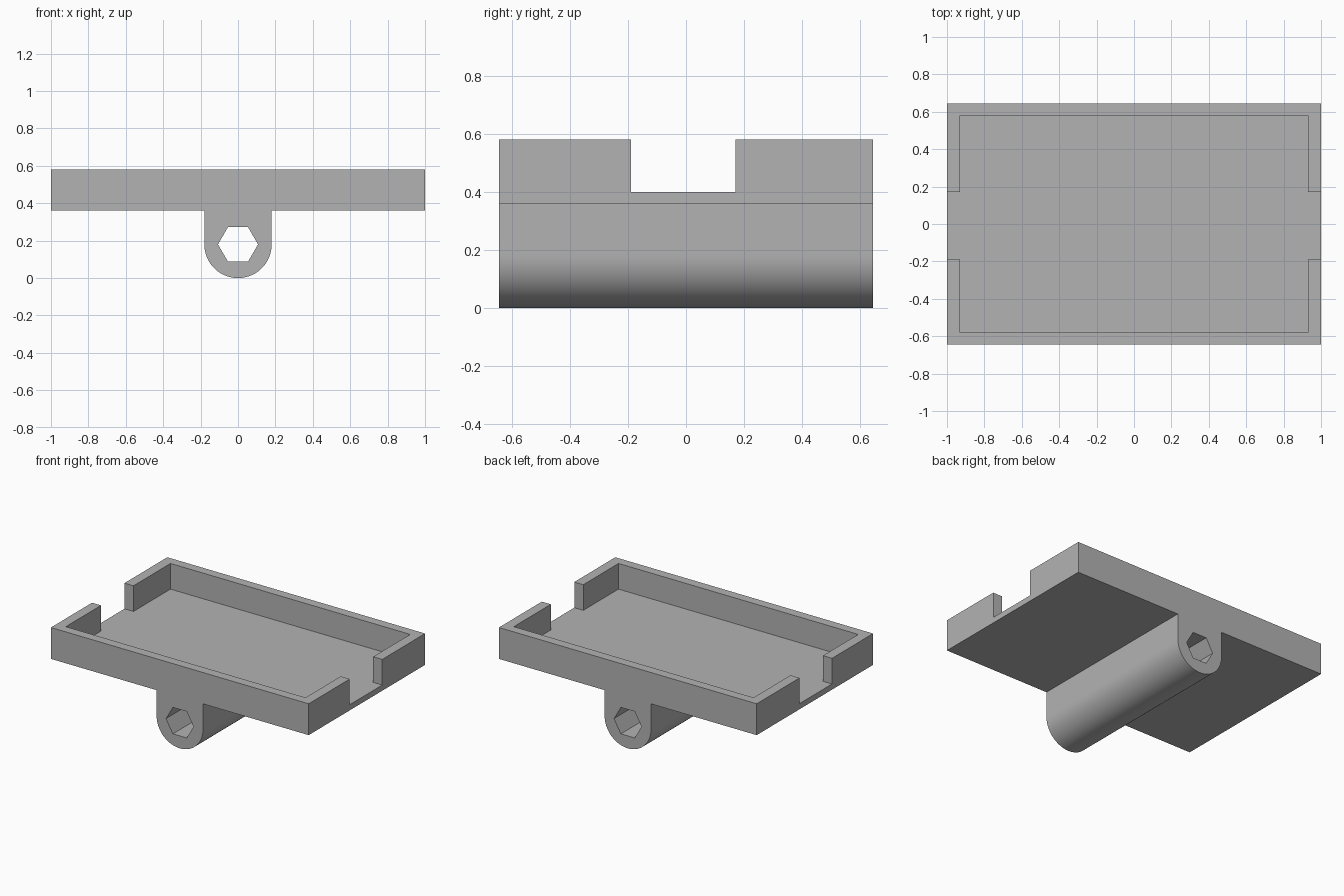
import bpy, bmesh
from math import pi, cos, sin
from mathutils import Vector

cube = bpy.data.objects.get("Cube")
if cube:
    bpy.data.objects.remove(cube, do_unlink=True)

HALF_X, HALF_Y = 1.0, 0.645          # outer half size of the tray
IN_X, IN_Y = 0.93, 0.58              # inner half size of the tray
BASE_Z, FLOOR_Z, RIM_Z = 0.36, 0.40, 0.58
GAP_FRONT, GAP_BACK = -0.19, 0.17    # openings in the end walls
R = 0.18                             # barrel radius and axis height
HEX_R = 0.107

grey = bpy.data.materials.new("plain_grey")
grey.use_nodes = True
colour = (0.45, 0.45, 0.45, 1)
grey.diffuse_color = colour
grey.node_tree.nodes["Principled BSDF"].inputs["Base Color"].default_value = colour


def prism(name, points, sweep):
    """Solid made by sweeping a closed outline along a vector."""
    bm = bmesh.new()
    face = bm.faces.new([bm.verts.new(p) for p in points])
    out = bmesh.ops.extrude_face_region(bm, geom=[face])["geom"]
    verts = [g for g in out if isinstance(g, bmesh.types.BMVert)]
    bmesh.ops.translate(bm, verts=verts, vec=Vector(sweep))
    bmesh.ops.recalc_face_normals(bm, faces=bm.faces)
    mesh = bpy.data.meshes.new(name)
    bm.to_mesh(mesh)
    bm.free()
    mesh.materials.append(grey)
    obj = bpy.data.objects.new(name, mesh)
    bpy.context.collection.objects.link(obj)
    return obj


def combine(target, tool, operation):
    """Apply a boolean and remove the helper solid."""
    mod = target.modifiers.new(operation.lower(), "BOOLEAN")
    mod.operation, mod.solver, mod.object = operation, "EXACT", tool
    bpy.context.view_layer.objects.active = target
    bpy.ops.object.modifier_apply(modifier=mod.name)
    bpy.data.objects.remove(tool, do_unlink=True)


# Tray block
corners = [(-HALF_X, -HALF_Y), (HALF_X, -HALF_Y), (HALF_X, HALF_Y), (-HALF_X, HALF_Y)]
tray = prism("tray_with_barrel_mount", [(x, y, BASE_Z) for x, y in corners],
             (0, 0, RIM_Z - BASE_Z))

# Pocket, with an opening through each end wall
far = HALF_X + 0.2
right_side = [(IN_X, -IN_Y), (IN_X, GAP_FRONT), (far, GAP_FRONT),
              (far, GAP_BACK), (IN_X, GAP_BACK), (IN_X, IN_Y)]
outline = right_side + [(-x, y) for x, y in reversed(right_side)]
pocket = prism("pocket_cutter", [(x, y, FLOOR_Z) for x, y in outline], (0, 0, 0.5))
combine(tray, pocket, "DIFFERENCE")

# Round-bottomed barrel under the floor
steps = 48
arc = [(R * cos(pi + pi * i / steps), R + R * sin(pi + pi * i / steps))
       for i in range(steps + 1)]
top = (BASE_Z + FLOOR_Z) / 2
profile = [(-R, top)] + arc + [(R, top)]
barrel = prism("barrel", [(x, -HALF_Y, z) for x, z in profile], (0, 2 * HALF_Y, 0))
combine(tray, barrel, "UNION")

# Hexagonal bore along the barrel
hexagon = [(HEX_R * cos(pi * i / 3), R + HEX_R * sin(pi * i / 3)) for i in range(6)]
bore = prism("bore_cutter", [(x, -1, z) for x, z in hexagon], (0, 2, 0))
combine(tray, bore, "DIFFERENCE")

# Smooth only the rounded underside
bpy.ops.object.select_all(action="DESELECT")
tray.select_set(True)
bpy.context.view_layer.objects.active = tray
bpy.ops.object.shade_smooth_by_angle(angle=pi / 6)
